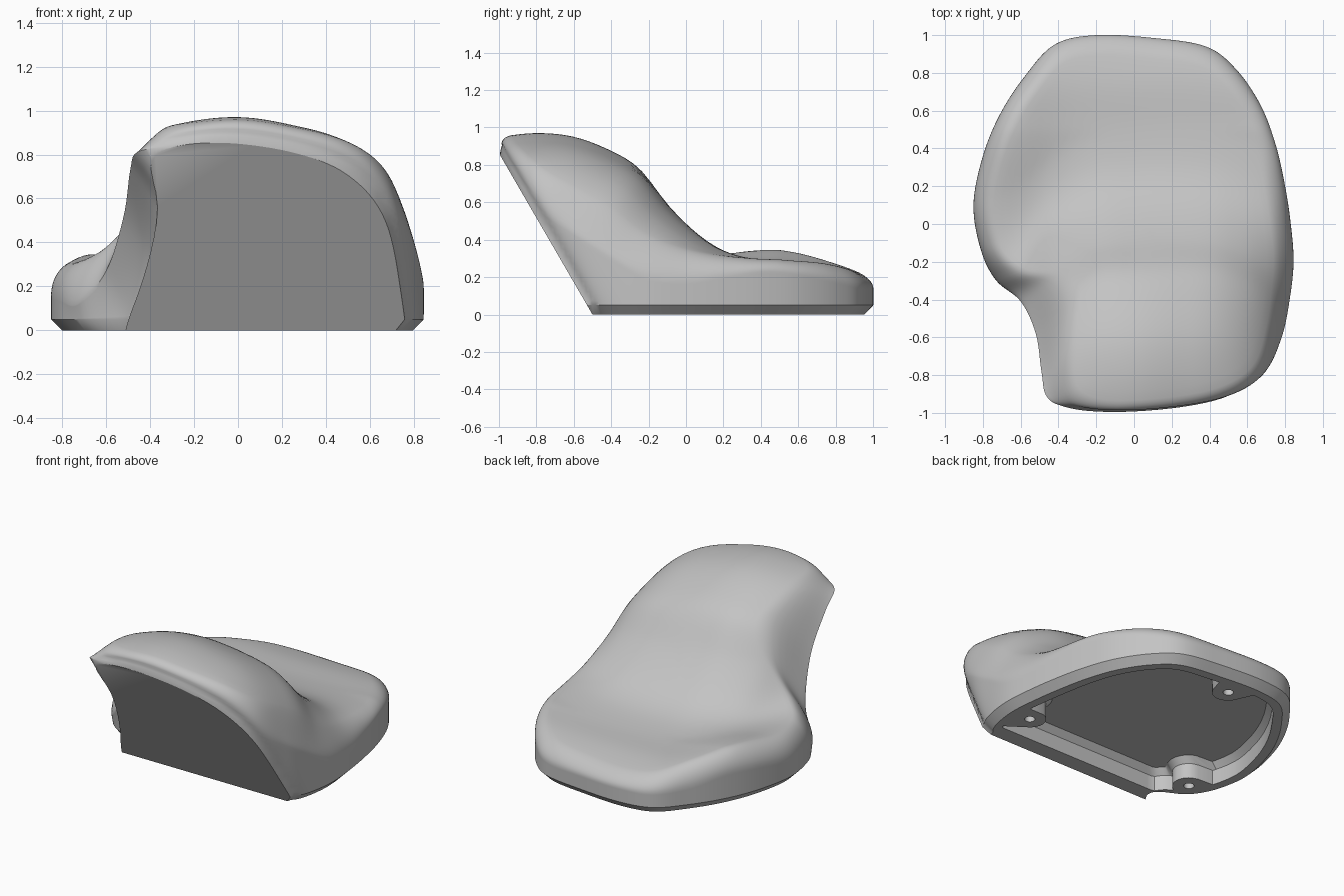
import bpy, bmesh, math
from mathutils import Vector

cube = bpy.data.objects.get("Cube")
if cube:
    bpy.data.objects.remove(cube)

grey = bpy.data.materials.new("light_grey")
grey.use_nodes = True
COLOR = (0.55, 0.55, 0.55, 1)
grey.diffuse_color = COLOR
grey.node_tree.nodes["Principled BSDF"].inputs["Base Color"].default_value = COLOR

CENTRE = Vector((0.05, 0))
SAMPLES = 8
LEAN = .58  # how far the front leans forward per unit of height

# Plan outline: x, y, height of the upright wall, depth of the thumb scoop
OUTLINE = [
    (-.1, -1.045, .84, 0), (.25, -1.02, .8, 0), (.52, -.955, .71, 0), (.7, -.83, .56, 0),
    (.785, -.61, .43, 0), (.825, -.4, .3, 0), (.845, -.2, .19, 0), (.83, 0, .17, 0),
    (.8, .2, .2, 0), (.75, .42, .23, 0), (.67, .63, .21, 0), (.54, .82, .17, 0),
    (.38, .94, .14, 0), (.1, .985, .14, 0), (-.2, 1, .14, 0), (-.42, .95, .14, 0),
    (-.58, .78, .16, 0), (-.71, .58, .21, 0), (-.8, .36, .2, 0), (-.85, .1, .16, 0),
    (-.81, -.14, .14, 0), (-.73, -.3, .12, .3), (-.6, -.41, .27, .8), (-.52, -.58, .52, 1),
    (-.49, -.78, .73, 1), (-.46, -.92, .81, .9), (-.34, -1.015, .83, .2),
]
# Height from front to back, and its strength and shift from side to side
PROFILE = [(-1, .95), (-.8, .97), (-.6, .95), (-.4, .875), (-.25, .78), (-.1, .59),
           (0, .485), (.1, .4), (.2, .34), (.32, .3), (.5, .275), (.75, .26), (1, .21)]
SPREAD = [(-.85, 0), (-.75, .2), (-.6, .55), (-.45, .83), (-.3, .94), (0, 1), (.3, .925),
          (.5, .82), (.65, .67), (.75, .48), (.85, .12)]
SHIFT = [(-.85, .4), (-.6, .3), (-.4, .12), (-.2, .02), (0, 0), (.4, 0), (.6, .06),
         (.75, .16), (.85, .22)]
BOSSES = [(.655, -.205), (-.607, -.205), (-.06, .82)]


def catmull(a, b, c, d, t):
    return (b * 2 + (c - a) * t + (a * 2 - b * 5 + c * 4 - d) * t ** 2
            + (b * 3 - a - c * 3 + d) * t ** 3) / 2


def curve(table, x):
    """Smooth value of a table of (position, value) pairs."""
    x = min(max(x, table[0][0]), table[-1][0])
    i = next(k for k in range(len(table) - 1) if x <= table[k + 1][0])

    def slope(k):
        lo, hi = table[max(k - 1, 0)], table[min(k + 1, len(table) - 1)]
        return (hi[1] - lo[1]) / (hi[0] - lo[0])
    (x0, y0), (x1, y1) = table[i], table[i + 1]
    w = x1 - x0
    t = (x - x0) / w
    s = t * t * (3 - 2 * t)
    return (y0 + (y1 - y0) * s + w * slope(i) * t * (1 - t) ** 2
            - w * slope(i + 1) * t * t * (1 - t))


def top_height(x, y):
    seat = min(.275, curve(PROFILE, max(y, .5)))
    hump = .05 * math.exp(-((x + .66) / .22) ** 2 - ((y - .5) / .35) ** 2)
    dish = .025 * min((x / .7) ** 2, 1)
    rise = max(curve(PROFILE, y + curve(SHIFT, x)) - seat, 0)
    return seat + hump + dish + rise * curve(SPREAD, x)


def inward(p, distance):
    """Move a plan point towards the centre."""
    ray = CENTRE - p
    return p + ray.normalized() * min(distance, ray.length)


def soften(p, z, scoop):
    """Pull a point in where it nears the leaning front, to round that edge."""
    gap = max(p.y + .5 + LEAN * z, 0) * .86
    return inward(p, .05 * (1 - scoop) * math.exp(-gap / .06))


def loft(rings, close_top):
    """Skin a stack of closed rings."""
    bm = bmesh.new()
    loops = [[bm.verts.new(p) for p in ring] for ring in rings]
    n = len(loops[0])
    for a, b in zip(loops, loops[1:]):
        for i in range(n):
            j = (i + 1) % n
            bm.faces.new((a[i], a[j], b[j], b[i]))
    bm.faces.new(loops[0][::-1])
    if close_top:
        bm.faces.new(loops[-1])
    else:
        tip = bm.verts.new((CENTRE.x, CENTRE.y, top_height(*CENTRE)))
        for i in range(n):
            bm.faces.new((loops[-1][i], loops[-1][(i + 1) % n], tip))
    bmesh.ops.recalc_face_normals(bm, faces=bm.faces)
    return bm


def to_object(bm, name):
    mesh = bpy.data.meshes.new(name)
    bm.to_mesh(mesh)
    bm.free()
    obj = bpy.data.objects.new(name, mesh)
    bpy.context.collection.objects.link(obj)
    mesh.materials.append(grey)
    return obj


# Smooth outline
points = [Vector(p) for p in OUTLINE]
count = len(points)
outline = []
for i in range(count):
    for k in range(SAMPLES):
        p = catmull(points[i - 1], points[i], points[(i + 1) % count],
                    points[(i + 2) % count], k / SAMPLES)
        p[3] = min(max(p[3], 0), 1)
        outline.append(p)

# Bottom chamfer and side wall, hollowed sideways at the thumb scoop
rings = []
WALL = 14
for k in range(-1, WALL + 1):
    ring = []
    for x, y, edge, scoop in outline:
        z = .05 + (edge - .05) * max(k, 0) / WALL
        chamfer = 0
        if k < 0:
            z, chamfer = 0, .05 * (1 - .8 * scoop)
        depth = min((edge - z) / .45, 1)
        p = soften(inward(Vector((x, y)), chamfer), z, scoop)
        ring.append((p.x + .12 * scoop * math.sin(math.pi * depth), p.y, z))
    rings.append(ring)

# Rounded rim, then the sculpted top
RIM, INNER = 10, 20
for k in range(1, RIM + INNER):
    ring = []
    for x, y, edge, scoop in outline:
        p = Vector((x, y))
        radius = .11 + .2 * scoop
        if k <= RIM:
            angle = math.pi / 2 * k / RIM
            t = 1 - math.cos(angle)
            q = inward(p, radius * t)
            # The scoop side meets its rim at a slope instead of a round
            blend = math.sin(angle) * (1 - scoop) + t * (2 - t) * scoop
            z = edge + (top_height(*q) - edge) * blend
            q = soften(q, z, max(scoop, t))
        else:
            q = inward(p, radius).lerp(CENTRE, (k - RIM) / INNER)
            z = top_height(*q)
        ring.append((q.x, q.y, z))
    rings.append(ring)
bm = loft(rings, False)

# Flat leaning front
bmesh.ops.bisect_plane(bm, geom=bm.verts[:] + bm.edges[:] + bm.faces[:],
                       plane_co=(0, -.5, 0), plane_no=Vector((0, -1, -LEAN)).normalized(),
                       clear_outer=True)
bmesh.ops.holes_fill(bm, edges=[e for e in bm.edges if e.is_boundary], sides=0)
bmesh.ops.recalc_face_normals(bm, faces=bm.faces)
body = to_object(bm, "body")


# Hollow underside that leaves room for the screw bosses
def cavity_point(p, margin):
    ray = p - CENTRE
    reach = ray.length - margin
    ray.normalize()
    if ray.y < 0:
        reach = min(reach, (margin - .5 - CENTRE.y) / ray.y)
    for boss in BOSSES:
        to_boss = Vector(boss) - CENTRE
        along = to_boss.dot(ray)
        room = (margin - .01) ** 2 - (to_boss.length_squared - along ** 2)
        if along > 0 and room > 0:
            reach = min(reach, along - math.sqrt(room))
    return CENTRE + ray * reach


cavity = [[(*cavity_point(Vector((x, y)), m), z) for x, y, _, _ in outline]
          for m, z in ((.11, -.02), (.11, .1), (.145, .14))]
cutters = [to_object(loft(cavity, True), "cavity_cutter")]

# Screw holes
for x, y in BOSSES:
    bpy.ops.mesh.primitive_cylinder_add(vertices=24, radius=.032, depth=.2, location=(x, y, 0))
    hole = bpy.context.object
    hole.name = "screw_hole_cutter"
    hole.data.materials.append(grey)
    cutters.append(hole)

for cutter in cutters:
    cutter.hide_render = True
    mod = body.modifiers.new("cut", "BOOLEAN")
    mod.operation, mod.solver, mod.object = "DIFFERENCE", "EXACT", cutter
    bpy.context.view_layer.objects.active = body
    bpy.ops.object.modifier_apply(modifier=mod.name)
    bpy.data.objects.remove(cutter)

bpy.ops.object.select_all(action="DESELECT")
body.select_set(True)
bpy.context.view_layer.objects.active = body
bpy.ops.object.shade_smooth_by_angle(angle=math.radians(32))
